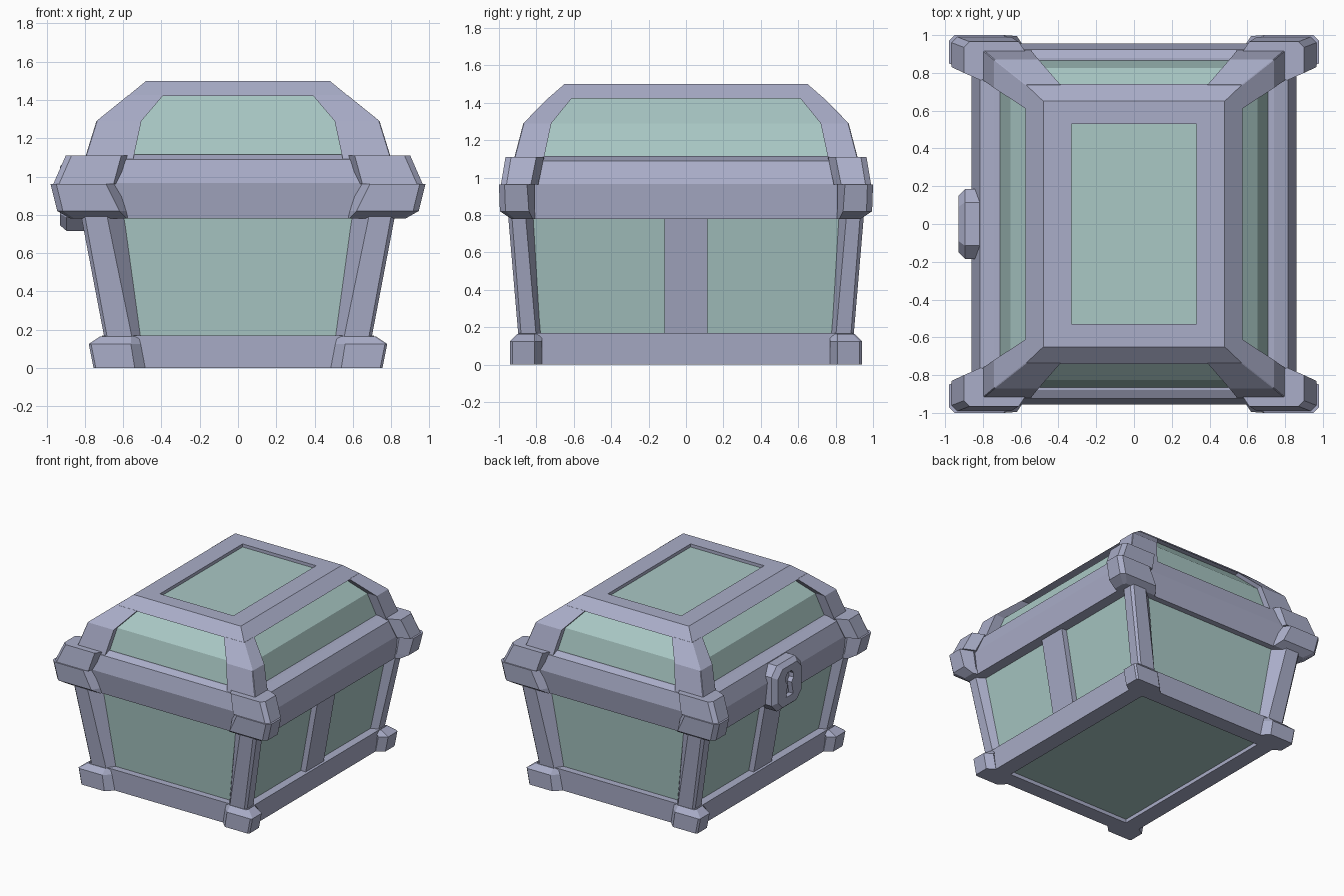
import bpy
import bmesh

if "Cube" in bpy.data.objects:
    bpy.data.objects.remove(bpy.data.objects["Cube"])


def material(name, rgb):
    m = bpy.data.materials.new(name)
    m.diffuse_color = (*rgb, 1)
    m.use_nodes = True
    m.node_tree.nodes["Principled BSDF"].inputs["Base Color"].default_value = m.diffuse_color
    return m


METAL = material("metal", (0.40, 0.42, 0.58))
PANEL = material("panel", (0.40, 0.58, 0.56))


def loft(name, rings, mat=METAL, cap_mats=(0, 0)):
    """Skin equal-length rings of points and cap both ends."""
    bm = bmesh.new()
    vs = [[bm.verts.new(p) for p in r] for r in rings]
    n = len(rings[0])
    for a, b in zip(vs, vs[1:]):
        for i in range(n):
            bm.faces.new((a[i], a[(i + 1) % n], b[(i + 1) % n], b[i]))
    for ring, mi in ((vs[0], cap_mats[0]), (vs[-1], cap_mats[1])):
        bm.faces.new(ring).material_index = mi
    bmesh.ops.recalc_face_normals(bm, faces=bm.faces)
    me = bpy.data.meshes.new(name)
    bm.to_mesh(me)
    bm.free()
    me.materials.append(mat)
    me.materials.append(PANEL)
    ob = bpy.data.objects.new(name, me)
    bpy.context.collection.objects.link(ob)
    return ob


def rect(x, y, z):
    return [(x, y, z), (-x, y, z), (-x, -y, z), (x, -y, z)]


def corner_ring(z, X, Y, xa, xb, ya, yb, d, c):
    """Plan of a corner piece: front wing to xa/xb, side wing to ya/yb, depth d."""
    pts = [(X - c, Y), (xa, Y), (xb, Y - d), (X - d, yb), (X, ya), (X, Y - c)]
    return [(x, y, z) for x, y in pts]


def corners(name, rows):
    rings = [corner_ring(*r) for r in rows]
    for sx, tx in ((1, "right"), (-1, "left")):
        for sy, ty in ((-1, "front"), (1, "back")):
            loft(f"{name}_{ty}_{tx}",
                 [[(x * sx, y * sy, z) for x, y, z in r] for r in rings])


# Base frame with recessed floor panel, and feet
loft("base_frame", [rect(.56, .76, .03), rect(.56, .76, 0), rect(.695, .885, 0),
                    rect(.71, .89, .17)], cap_mats=(1, 0))
corners("foot", [(0, .755, .94, .54, .48, .81, .77, .06, .012),
                 (.125, .78, .94, .56, .50, .81, .77, .06, .012),
                 (.165, .72, .90, .56, .50, .81, .77, .03, .012)])

# Body panels, corner posts and side straps
loft("body_panels", [rect(.64, .835, .15), rect(.76, .88, .82)], PANEL)
corners("post", [(.14, .695, .895, .55, .50, .80, .77, .07, .015),
                 (.82, .825, .953, .69, .595, .86, .81, .08, .02)])
for s, side in ((1, "right"), (-1, "left")):
    loft(f"side_strap_{side}",
         [[(s * (x - .08), -.115, z), (s * x, -.115, z), (s * x, .115, z), (s * (x - .08), .115, z)]
          for x, z in ((.685, .15), (.805, .82))])

# Body rim and lid rim
loft("body_rim", [rect(.84, .925, .78), rect(.86, .955, .965)])
loft("lid_rim", [rect(.86, .955, .965), rect(.815, .925, 1.09), rect(.74, .88, 1.115)])
corners("rim_corner", [(.78, .875, .935, .58, .56, .82, .80, .06, .02),
                       (.82, .945, .995, .62, .57, .84, .81, .09, .03),
                       (.962, .98, 1.0, .69, .60, .85, .81, .10, .03)])
corners("lid_corner", [(.962, .965, .99, .65, .62, .83, .79, .09, .03),
                       (1.11, .90, .965, .61, .55, .80, .76, .09, .03)])

# Lid: panel core, corner ribs and top frame with recessed panel
loft("lid_panels", [rect(.72, .875, 1.08), rect(.655, .825, 1.29), rect(.48, .68, 1.44)], PANEL)
corners("lid_rib", [(1.08, .805, .925, .55, .55, .765, .765, .12, 0.004),
                    (1.29, .74, .87, .505, .505, .72, .72, .12, 0.004),
                    (1.425, .573, .738, .39, .39, .61, .61, .12, 0.004)])
loft("lid_top_frame", [rect(.575, .74, 1.422), rect(.48, .65, 1.5), rect(.33, .53, 1.5),
                       rect(.33, .53, 1.475)], cap_mats=(0, 1))


# Lock plate on the left side with a keyhole
def plate(x, w, h, c):
    q = [(w, h - c), (w - c, h), (c - w, h), (-w, h - c),
         (-w, c - h), (c - w, -h), (w - c, -h), (w, c - h)]
    return [(x, y, .9 + z) for y, z in q]


lock = loft("lock", [plate(-.79, .185, .185, .07), plate(-.895, .185, .185, .07),
                     plate(-.93, .15, .155, .06)])
half = [(.025, .01), (.05, .04), (.05, .075), (.025, .105)]
hole = [(.045, -.09)] + half + [(-y, z) for y, z in reversed(half)] + [(-.045, -.09)]
cutter = loft("keyhole_cutter", [[(x, y, .9 + z) for y, z in hole] for x in (-.97, -.89)])
cutter.hide_render = True
mod = lock.modifiers.new("keyhole", 'BOOLEAN')
mod.operation = 'DIFFERENCE'
mod.object = cutter
mod.solver = 'EXACT'
bpy.context.view_layer.objects.active = lock
bpy.ops.object.modifier_apply(modifier=mod.name)
bpy.data.objects.remove(cutter)
